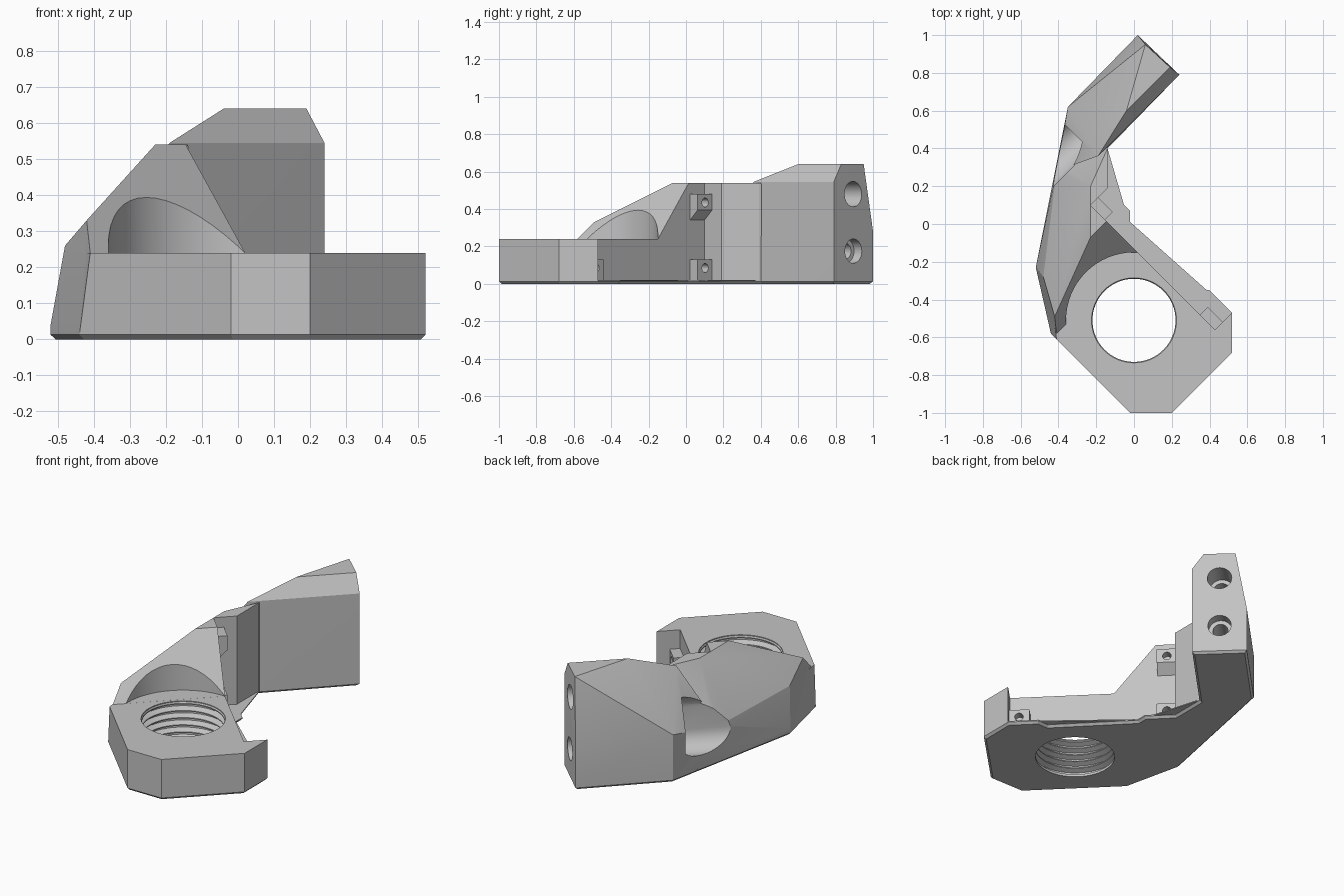
import bpy, bmesh, math
from mathutils import Vector, Matrix

cube = bpy.data.objects.get("Cube")
if cube:
    bpy.data.objects.remove(cube, do_unlink=True)

grey = bpy.data.materials.new("plain grey")
grey.use_nodes = True
grey.diffuse_color = (0.55, 0.55, 0.55, 1)
grey.node_tree.nodes["Principled BSDF"].inputs["Base Color"].default_value = (0.55, 0.55, 0.55, 1)


def finish(bm, name):
    bmesh.ops.recalc_face_normals(bm, faces=bm.faces)
    mesh = bpy.data.meshes.new(name)
    bm.to_mesh(mesh)
    bm.free()
    mesh.materials.append(grey)
    obj = bpy.data.objects.new(name, mesh)
    bpy.context.scene.collection.objects.link(obj)
    return obj


def hull(name, points):
    bm = bmesh.new()
    for p in points:
        bm.verts.new(p)
    res = bmesh.ops.convex_hull(bm, input=bm.verts[:])
    loose = [v for v in bm.verts if not v.link_faces]
    bmesh.ops.delete(bm, geom=loose, context="VERTS")
    bmesh.ops.dissolve_limit(bm, angle_limit=0.01, verts=bm.verts[:], edges=bm.edges[:])
    return finish(bm, name)


def prism(name, outline, z0, z1, chamfer=0):
    bm = bmesh.new()
    face = bm.faces.new([bm.verts.new((x, y, z0)) for x, y in outline])
    res = bmesh.ops.extrude_face_region(bm, geom=[face])
    top = [g for g in res["geom"] if isinstance(g, bmesh.types.BMVert)]
    bmesh.ops.translate(bm, verts=top, vec=(0, 0, z1 - z0))
    if chamfer:
        low = [e for e in bm.edges if all(v.co.z < z0 + 0.001 for v in e.verts)]
        bmesh.ops.bevel(bm, geom=low, offset=chamfer, segments=1, affect="EDGES")
    return finish(bm, name)


def lathe(name, profile, sides=48, matrix=Matrix()):
    """Closed solid of revolution from (radius, height) pairs."""
    bm = bmesh.new()
    rings = []
    for r, h in profile:
        angles = [2 * math.pi * i / sides for i in range(sides)]
        rings.append([bm.verts.new((r * math.cos(a), r * math.sin(a), h)) for a in angles])
    for a, b in zip(rings, rings[1:]):
        for i in range(sides):
            j = (i + 1) % sides
            bm.faces.new((a[i], a[j], b[j], b[i]))
    bm.faces.new(rings[0])
    bm.faces.new(rings[-1])
    bm.transform(matrix)
    return finish(bm, name)


def combine(target, other, operation):
    other.hide_render = True
    mod = target.modifiers.new("combine", "BOOLEAN")
    mod.operation = operation
    mod.solver = "EXACT"
    mod.object = other
    graph = bpy.context.evaluated_depsgraph_get()
    mesh = bpy.data.meshes.new_from_object(target.evaluated_get(graph))
    target.modifiers.clear()
    target.data = mesh
    bpy.data.objects.remove(other, do_unlink=True)


def diag(s, t, z):
    """Point from its sum x + y and difference x - y."""
    return ((s + t) / 2, (s - t) / 2, z)


def along_diagonal(origin):
    """Frame whose z axis runs horizontally towards +x +y."""
    return Matrix.Translation(origin) @ Vector((1, 1, 0)).to_track_quat("Z", "Y").to_matrix().to_4x4()


# Thin chamfered floor under everything
bracket = prism("bracket", [
    (-0.02, -1), (0.2, -1), (0.52, -0.68), (0.52, -0.47), (0.4, -0.35), (0.33, -0.35),
    (-0.02, 0.01), (-0.02, 0.07), (-0.14, 0.19), (-0.14, 0.4), (0.24, 0.79), (0.02, 1),
    (-0.35, 0.62), (-0.52, -0.23), (-0.44, -0.58)], 0, 0.02, 0.013)

# Low ring block
ring_top = [(-0.02, -1), (0.2, -1), (0.52, -0.68), (0.52, -0.47), (-0.02, 0.01), (-0.25, 0.1)]
ring = hull("ring_block", [(x, y, z) for x, y in ring_top for z in (0.014, 0.24)]
            + [(-0.44, -0.58, 0.014), (-0.41, -0.61, 0.24), (-0.45, -0.3, 0.24), (-0.45, -0.3, 0.014)])

# Sloped middle body
body = hull("middle_body", [
    (-0.44, -0.58, 0.014), (-0.52, -0.23, 0.014), (-0.35, 0.62, 0.014), (-0.14, 0.4, 0.014),
    (0.02, -0.15, 0.014), (-0.52, -0.23, 0.04), (-0.41, -0.58, 0.24), (0.02, -0.15, 0.24),
    (-0.48, -0.28, 0.26), (-0.42, -0.49, 0.33), (-0.23, -0.07, 0.54), (-0.14, 0.02, 0.54),
    (-0.14, 0.4, 0.54), (-0.23, 0.2, 0.54), (-0.41, 0.28, 0.22)])

# Tall arm
arm = hull("arm", [
    (0.24, 0.79, 0.014), (0.02, 1, 0.014), (-0.35, 0.62, 0.014), (-0.14, 0.4, 0.014),
    (-0.41, 0.28, 0.014), (-0.41, 0.28, 0.22), (0.24, 0.79, 0.545), (-0.19, 0.36, 0.545),
    (0.02, 1, 0.28), (-0.35, 0.62, 0.28), (0.19, 0.83, 0.64), (0.06, 0.95, 0.64),
    (-0.04, 0.6, 0.64)])

for part in (ring, body, arm):
    combine(bracket, part, "UNION")

# Recess along the diagonal wall, above the floor
combine(bracket, prism("recess_cutter", [
    (-0.23, 0.1), (0.43, -0.56), (0.525, -0.465), (0.8, -0.4), (0.8, 0.39), (-0.14, 0.39),
    (-0.14, 0.19)], 0.02, 0.9), "DIFFERENCE")

# Round clearance above the ring
centre = Matrix.Translation((0, -0.51, 0))
combine(bracket, lathe("clearance_cutter", [(0.36, 0.2402), (0.36, 0.9)], 64, centre), "DIFFERENCE")

# Threaded bore
profile = [(0.22, -0.05), (0.22, 0.015)]
for i in range(5):
    z = 0.02 + i * 0.042
    profile += [(0.25, z + 0.012), (0.25, z + 0.022), (0.22, z + 0.034), (0.22, z + 0.04)]
profile += [(0.225, 0.235), (0.225, 0.3)]
combine(bracket, lathe("bore_cutter", profile, 64, centre), "DIFFERENCE")

# Screw holes in the arm's end face
end = Vector((0.13, 0.895, 0))
lower = [(0.042, -0.75), (0.042, -0.06), (0.065, -0.06), (0.065, 0.1)]
upper = [(0.045, -0.3), (0.045, -0.14), (0.068, -0.14), (0.068, 0.1)]
for z, shape in ((0.175, lower), (0.48, upper)):
    frame = along_diagonal(end + Vector((0, 0, z)))
    combine(bracket, lathe("screw_cutter", shape, 32, frame), "DIFFERENCE")

# Rounded pocket on the outer side
slot = []
for z, half in ((0.19, math.pi), (0.32, 0)):
    for i in range(17):
        a = half + math.pi * i / 16
        for s in (-0.7, 0.16):
            slot.append(diag(s, -0.77 + 0.145 * math.cos(a), z + 0.1 * math.sin(a)))
combine(bracket, hull("pocket_cutter", slot), "DIFFERENCE")

# Small drilled mounting bosses in the recess
bosses = [("lower_boss", -0.335, -0.175, 0.015, 0.13, 0),
          ("upper_boss", -0.335, -0.175, 0.335, 0.48, 0.06),
          ("far_boss", 0.83, 0.995, 0.015, 0.13, 0)]
parts = [bracket]
for name, t0, t1, z0, z1, rise in bosses:
    points = [diag(s, t, z) for t in (t0, t1)
              for s, z in ((-0.14, z0), (-0.14, z1), (-0.05, z0 + rise), (-0.05, z1))]
    boss = hull(name, points)
    hole = along_diagonal(diag(-0.05, (t0 + t1) / 2, z1 - 0.045))
    combine(boss, lathe("pilot_cutter", [(0.024, -0.05), (0.024, 0.05)], 20, hole), "DIFFERENCE")
    parts.append(boss)

# Smooth round walls, keep facets crisp
bpy.ops.object.select_all(action="DESELECT")
for part in parts:
    part.select_set(True)
bpy.context.view_layer.objects.active = bracket
bpy.ops.object.shade_smooth_by_angle(angle=math.radians(15))
